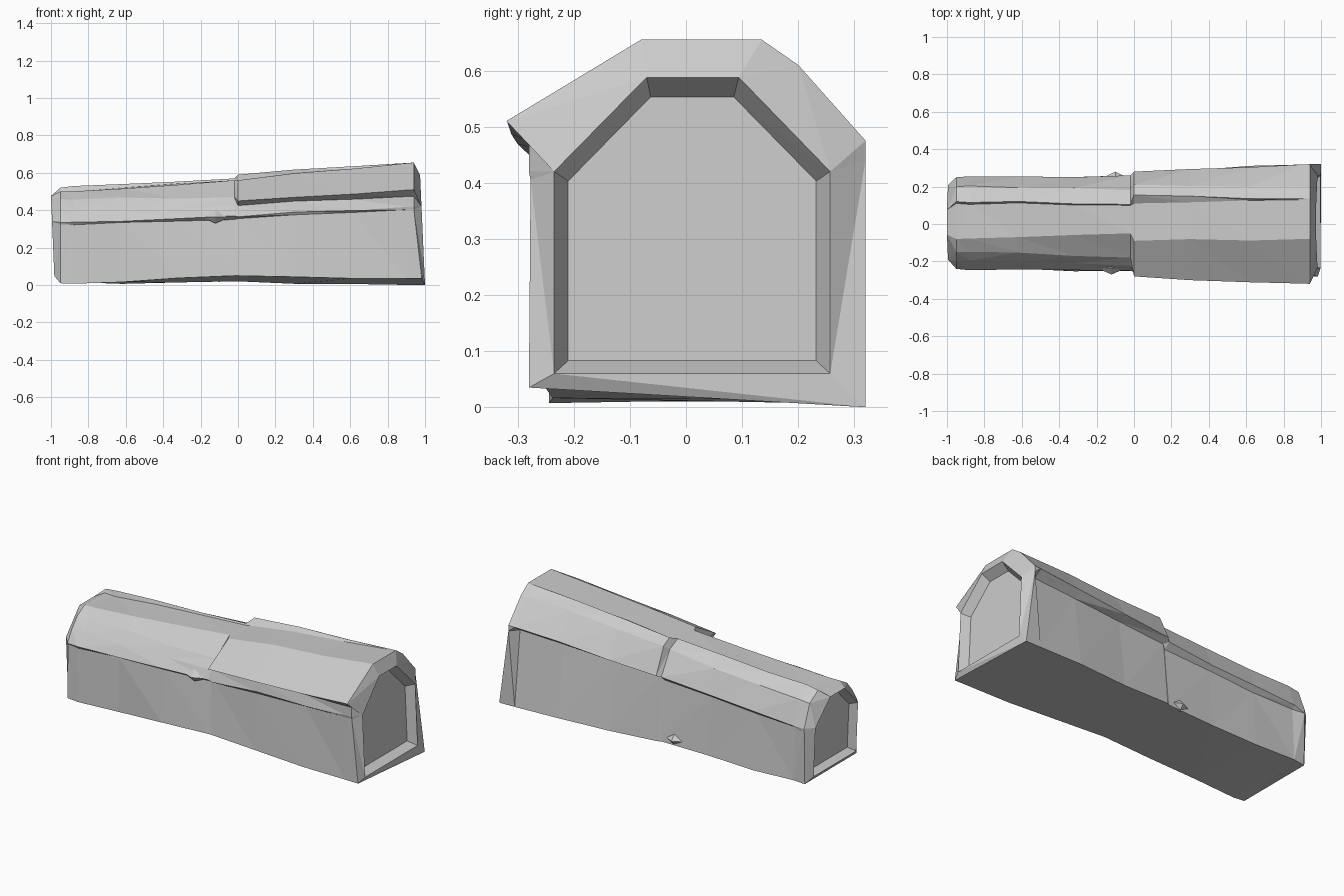
import bpy, bmesh, random
from mathutils import Vector

if "Cube" in bpy.data.objects:
    bpy.data.objects.remove(bpy.data.objects["Cube"])

random.seed(4)

# Bark cross-sections (y, z), from front bottom over the top to back bottom:
# wall, seam lip, ledge, front plate lip, crown, back plate edge, shoulder, back lip, recess, floor
LEFT_END = [(-.24, .01), (-.235, .325), (-.24, .335), (-.20, .40), (-.15, .46), (-.08, .50),
            (.11, .50), (.12, .52), (.20, .47), (.25, .34), (.25, .32), (.245, .01)]
LEFT_MID = [(-.25, .05), (-.22, .35), (-.25, .37), (-.225, .42), (-.18, .47), (-.05, .56),
            (.10, .56), (.105, .57), (.18, .535), (.26, .40), (.225, .37), (.26, .02)]
RIGHT_MID = [(-.25, .05), (-.225, .355), (-.255, .365), (-.235, .425), (-.28, .45), (-.09, .56),
             (.11, .56), (.155, .59), (.21, .56), (.28, .41), (.235, .39), (.27, .02)]
RIGHT_END = [(-.28, .035), (-.277, .405), (-.28, .42), (-.28, .475), (-.32, .51), (-.08, .655),
             (.13, .655), (.135, .655), (.20, .61), (.32, .475), (.32, .44), (.32, 0)]

# Six-sided cut ends: rim and sunken floor
RIM = [(-.235, .06), (-.235, .42), (-.07, .588), (.094, .588), (.257, .42), (.257, .06)]
FLOOR = [(-.21, .083), (-.21, .403), (-.063, .553), (.085, .553), (.232, .403), (.232, .083)]
RIM_OF = [0, 1, 1, 1, 1, 2, 3, 3, 4, 4, 4, 5]


def blend(a, b, t, rough=0.0):
    out = []
    for (ya, za), (yb, zb) in zip(a, b):
        out.append((ya + (yb - ya) * t + random.uniform(-rough, rough),
                    za + (zb - za) * t + random.uniform(-rough, rough)))
    return out


def recess(ring, depth):
    # pull the back wall in under the overhanging plate
    ring = list(ring)
    y, z = ring[10]
    ring[10] = (y - depth, z)
    return ring


bm = bmesh.new()


def add_ring(points, x_of_z):
    return [bm.verts.new((x_of_z(z), y, z)) for y, z in points]


def bridge(a, b, mapping=None):
    n = len(a)
    mapping = mapping or list(range(n))
    for i in range(n):
        j = (i + 1) % n
        quad = [a[i], a[j], b[mapping[j]]]
        if mapping[i] != mapping[j]:
            quad.append(b[mapping[i]])
        bm.faces.new(quad)


# Log shell: stations along x, with a bark step at the middle
stations = [(-.95, LEFT_END)]
for x, t in ((-.88, .07), (-.62, .3), (-.32, .65)):
    stations.append((x, recess(blend(LEFT_END, LEFT_MID, t, .007), .012)))
stations += [(-.02, LEFT_MID), (0, RIGHT_MID)]
for x, t in ((.3, .36), (.62, .7), (.9, .96)):
    ring = blend(RIGHT_MID, RIGHT_END, t, .006 if x < .9 else 0)
    stations.append((x, recess(ring, .015 + .035 * t)))

rings = [add_ring(p, lambda z, x=x: x) for x, p in stations]
rings.append(add_ring(RIGHT_END, lambda z: .94 + max(0, .06 - .5 * z)))
for a, b in zip(rings, rings[1:]):
    bridge(a, b)


# Cut ends: bevelled rim, inner wall, flat floor
def cut_end(outer, scale, rim_x, floor_x):
    def fit(points):
        return [(y * scale, z * scale) for y, z in points]
    rim = add_ring(fit(RIM), rim_x)
    floor = add_ring(fit(FLOOR), floor_x)
    bridge(outer, rim, RIM_OF)
    bridge(rim, floor)
    bm.faces.new(floor)


cut_end(rings[-1], 1, lambda z: 1.0 - .045 * z, lambda z: .95 - .045 * z)
cut_end(rings[0], .81, lambda z: -.98 - .042 * z, lambda z: -.935 - .042 * z)

bmesh.ops.triangulate(bm, faces=[f for f in bm.faces if len(f.verts) == 4])
bmesh.ops.recalc_face_normals(bm, faces=bm.faces)
mesh = bpy.data.meshes.new("log")
bm.to_mesh(mesh)
bm.free()
bpy.context.collection.objects.link(bpy.data.objects.new("log", mesh))


# Small knots: flattened octahedra sunk in the bark
def knot(name, centre, size):
    m = bmesh.new()
    c = Vector(centre)
    axis = [[m.verts.new(c + Vector([s * size[k] if k == i else 0 for k in range(3)]))
             for s in (-1, 1)] for i in range(3)]
    for a in axis[0]:
        for b in axis[1]:
            for d in axis[2]:
                m.faces.new((a, b, d))
    bmesh.ops.recalc_face_normals(m, faces=m.faces)
    me = bpy.data.meshes.new(name)
    m.to_mesh(me)
    m.free()
    bpy.context.collection.objects.link(bpy.data.objects.new(name, me))


knot("front_knot", (-.12, -.235, .365), (.08, .035, .035))
knot("back_knot", (-.1, .25, .05), (.06, .03, .035))
